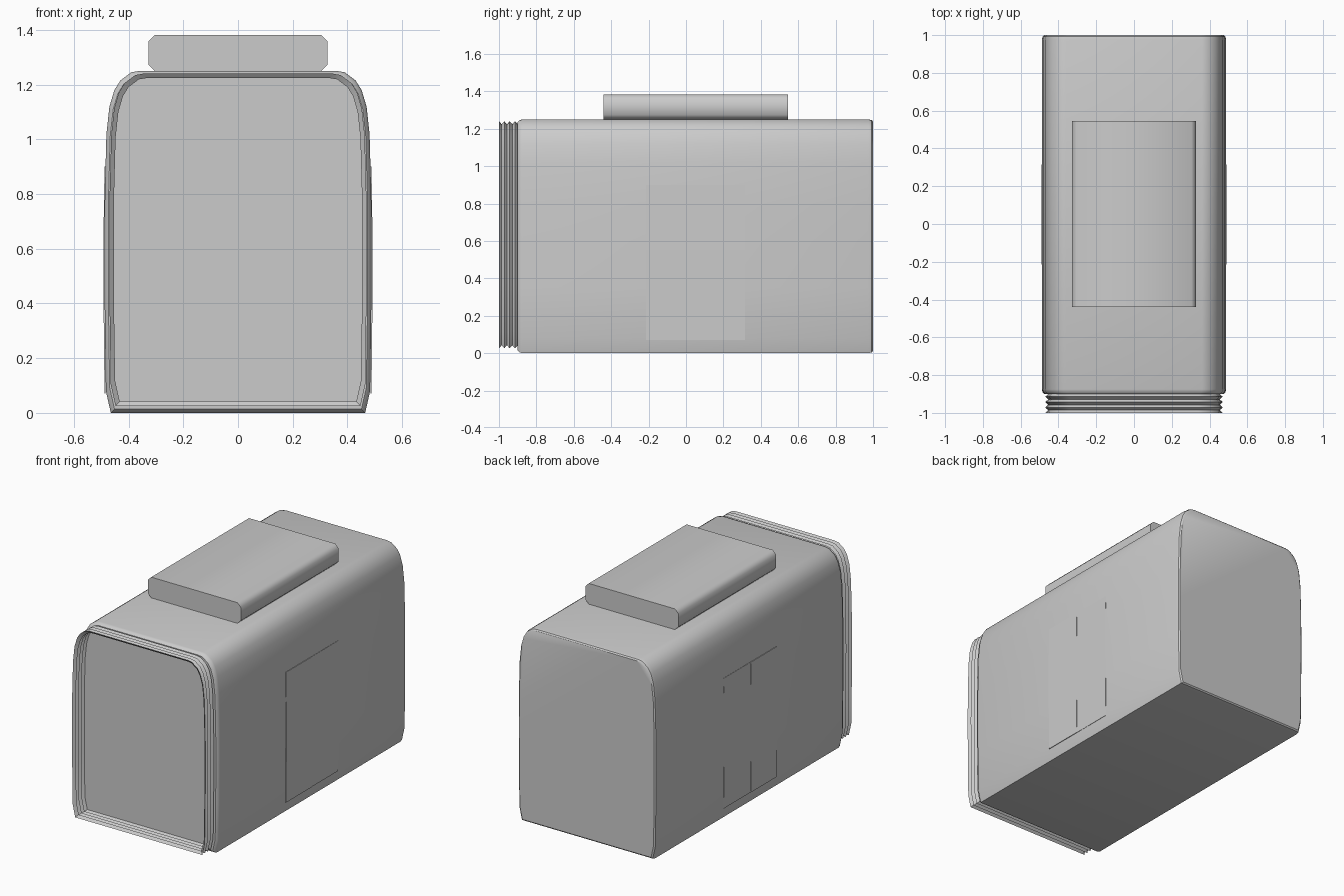
import bpy
import bmesh
import math

if "Cube" in bpy.data.objects:
    bpy.data.objects.remove(bpy.data.objects["Cube"])

grey = bpy.data.materials.new("plain grey")
grey.use_nodes = True
grey.diffuse_color = (0.6, 0.6, 0.6, 1)
grey.node_tree.nodes["Principled BSDF"].inputs["Base Color"].default_value = (0.6, 0.6, 0.6, 1)

# Half of the coach cross-section (x, z), floor to roof
HALF = [(0.465, 0), (0.483, 0.08), (0.487, 0.35), (0.488, 0.6), (0.487, 0.8),
        (0.481, 1.02), (0.47, 1.12), (0.452, 1.18), (0.43, 1.215), (0.39, 1.245), (0.36, 1.25)]
SECTION = HALF + [(-x, z) for x, z in reversed(HALF)]
MID = 0.625


def inset(points, d, lift=0):
    """Shrink the cross-section evenly by about d."""
    return [(x * (1 - d / 0.488), MID + lift + (z - MID) * (1 - d / MID)) for x, z in points]


def loft(name, rings, capped=True, angle=35):
    """Join (y, outline) rings into a smooth skin."""
    bm = bmesh.new()
    loops = [[bm.verts.new((x, y, z)) for x, z in pts] for y, pts in rings]
    n = len(loops[0])
    for a, b in zip(loops, loops[1:]):
        for i in range(n):
            j = (i + 1) % n
            bm.faces.new((a[i], a[j], b[j], b[i]))
    if capped:
        bm.faces.new(loops[0])
        bm.faces.new(loops[-1])
    bmesh.ops.recalc_face_normals(bm, faces=bm.faces)
    mesh = bpy.data.meshes.new(name)
    bm.to_mesh(mesh)
    bm.free()
    mesh.materials.append(grey)
    ob = bpy.data.objects.new(name, mesh)
    bpy.context.collection.objects.link(ob)
    bpy.ops.object.select_all(action="DESELECT")
    ob.select_set(True)
    bpy.context.view_layer.objects.active = ob
    bpy.ops.object.shade_smooth_by_angle(angle=math.radians(angle))
    return ob


# Body with softened ends
body_ends = [(-0.9, 0.014), (-0.89, 0.004), (-0.875, 0), (0.975, 0), (0.993, 0.004), (1, 0.012)]
loft("coach_body", [(y, inset(SECTION, d)) for y, d in body_ends])

# Open folded gangway at the front
folds = 7
loft("gangway_bellows",
     [(-1 + 0.1 * i / folds, inset(SECTION, 0.018 if i % 2 == 0 else 0.034, 0.008))
      for i in range(folds + 1)], capped=False, angle=30)

# Roof unit with chamfered long edges
w, low, high, c = 0.328, 1.25, 1.382, 0.024
roof = [(w - c, low), (w, low + c), (w, high - c), (w - c, high)]
roof += [(-x, z) for x, z in reversed(roof)]
loft("roof_unit", [(-0.44, roof), (0.545, roof)], angle=50)

# Double doors on both sides, one leaf standing slightly proud
for side, label in ((1, "left"), (-1, "right")):
    for leaf, y0, y1, out in (("front", -0.215, 0.045, 0.491), ("rear", 0.045, 0.315, 0.489)):
        panel = [(side * x, z) for x, z in ((0.484, 0.07), (out - 0.003, 0.07), (out, 0.35), (out, 0.7),
                                            (out - 0.003, 0.9), (0.482, 0.9))]
        loft(f"{label}_{leaf}_door_leaf", [(y0, panel), (y1, panel)])
